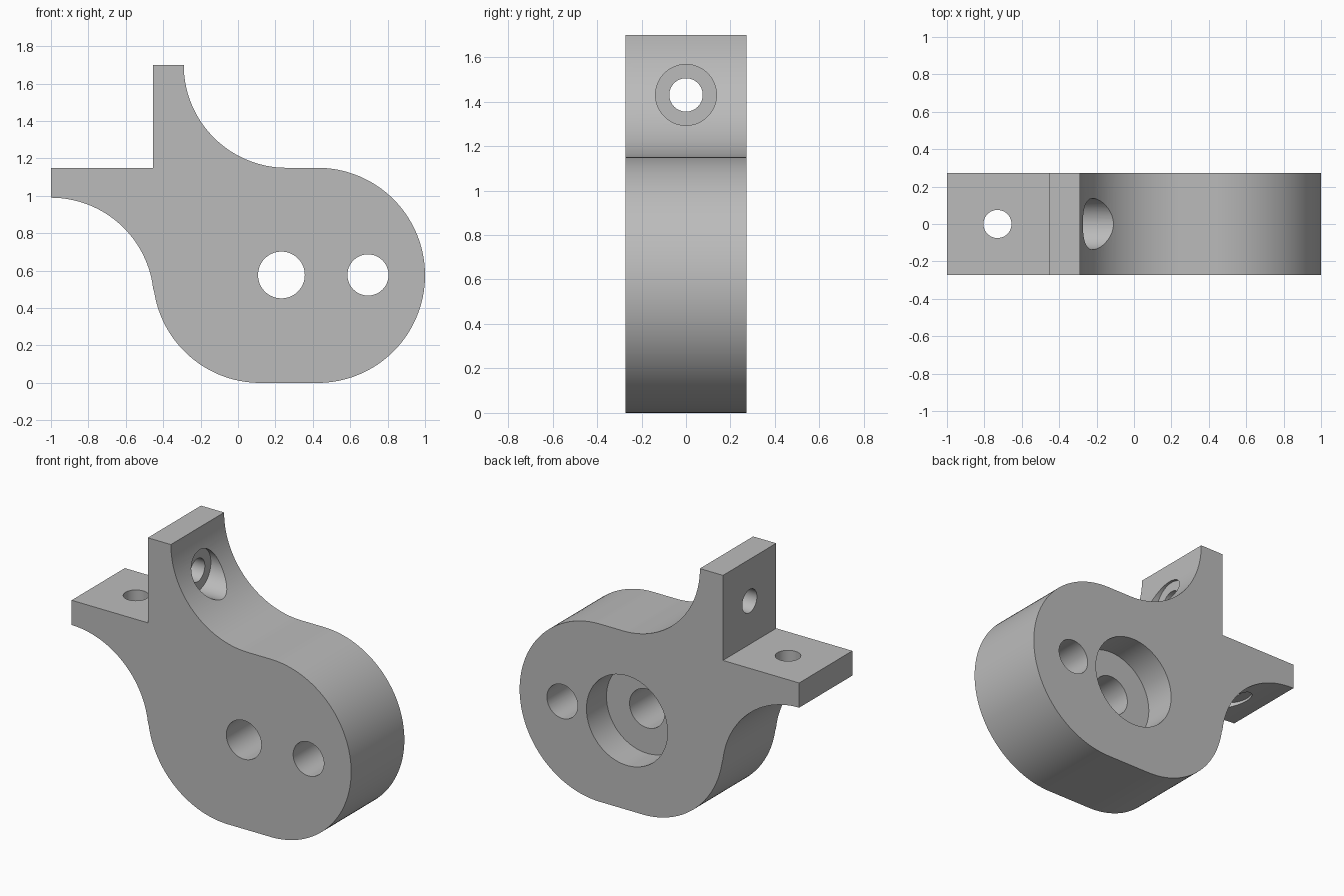
import bpy, bmesh
from math import sin, cos, radians, pi
from mathutils import Vector

cube = bpy.data.objects.get("Cube")
if cube:
    bpy.data.objects.remove(cube, do_unlink=True)

HALF = 0.272          # half thickness of the plate
R_BODY = 0.575        # rounded body ends
R_FILLET = 0.55       # concave sweeps into the tabs
TOP = 2 * R_BODY      # upper face of the body and flat tab

grey = bpy.data.materials.new("grey_metal")
grey.use_nodes = True
grey.diffuse_color = (0.5, 0.5, 0.5, 1)
grey.node_tree.nodes["Principled BSDF"].inputs["Base Color"].default_value = (0.5, 0.5, 0.5, 1)


def arc(cx, cz, r, start, end, steps=40):
    angles = [radians(start + (end - start) * i / steps) for i in range(steps + 1)]
    return [(cx + r * cos(a), cz + r * sin(a)) for a in angles]


# Outline: right end, top sweep, upright tab, flat tab, left sweep, lower left end
outline = arc(0.425, R_BODY, R_BODY, -90, 90, 64)
outline += arc(0.26, 1.70, R_FILLET, 270, 180)
outline += [(-0.455, 1.70), (-0.455, TOP), (-1, TOP)]
outline += arc(-1, 0.44, R_FILLET, 90, 6.9)
outline += arc(0.12, R_BODY, R_BODY, 186.9, 270)[1:]

# Plate extruded from the outline
bm = bmesh.new()
face = bm.faces.new([bm.verts.new((x, -HALF, z)) for x, z in outline])
extruded = bmesh.ops.extrude_face_region(bm, geom=[face])["geom"]
bmesh.ops.translate(bm, vec=(0, 2 * HALF, 0),
                    verts=[v for v in extruded if isinstance(v, bmesh.types.BMVert)])
bmesh.ops.recalc_face_normals(bm, faces=bm.faces)
mesh = bpy.data.meshes.new("bracket_plate")
bm.to_mesh(mesh)
bm.free()
plate = bpy.data.objects.new("bracket_plate", mesh)
bpy.context.collection.objects.link(plate)
mesh.materials.append(grey)


def drill(start, end, radius):
    """Cut a round hole along the line from start to end."""
    a, b = Vector(start), Vector(end)
    bpy.ops.mesh.primitive_cylinder_add(vertices=64, radius=radius, depth=(b - a).length,
                                        location=(a + b) / 2)
    cutter = bpy.context.object
    cutter.name = "hole_cutter"
    cutter.hide_render = True
    cutter.rotation_euler = (b - a).to_track_quat("Z", "Y").to_euler()
    cutter.data.materials.append(grey)
    bpy.ops.object.select_all(action="DESELECT")
    bpy.context.view_layer.objects.active = plate
    plate.select_set(True)
    cut = plate.modifiers.new("hole", "BOOLEAN")
    cut.object, cut.operation, cut.solver = cutter, "DIFFERENCE", "EXACT"
    bpy.ops.object.modifier_apply(modifier=cut.name)
    bpy.data.objects.remove(cutter, do_unlink=True)


# Body holes, the inner one with a wide recess at the back
drill((0.695, -0.5, 0.577), (0.695, 0.5, 0.577), 0.11)
drill((0.232, -0.5, 0.577), (0.232, 0.5, 0.577), 0.125)
drill((0.232, HALF - 0.205, 0.577), (0.232, 0.5, 0.577), 0.29)

# Tab holes, each with a recess on its curved side
drill((-0.6, 0, 1.43), (0.2, 0, 1.43), 0.075)
drill((-0.29, 0, 1.43), (0.3, 0, 1.43), 0.137)
drill((-0.73, 0, 1.3), (-0.73, 0, 0.5), 0.075)
drill((-0.73, 0, 0.99), (-0.73, 0, 0.4), 0.137)

# Smooth curves with crisp edges
bpy.ops.object.select_all(action="DESELECT")
plate.select_set(True)
bpy.context.view_layer.objects.active = plate
bpy.ops.object.shade_smooth_by_angle(angle=radians(25))
